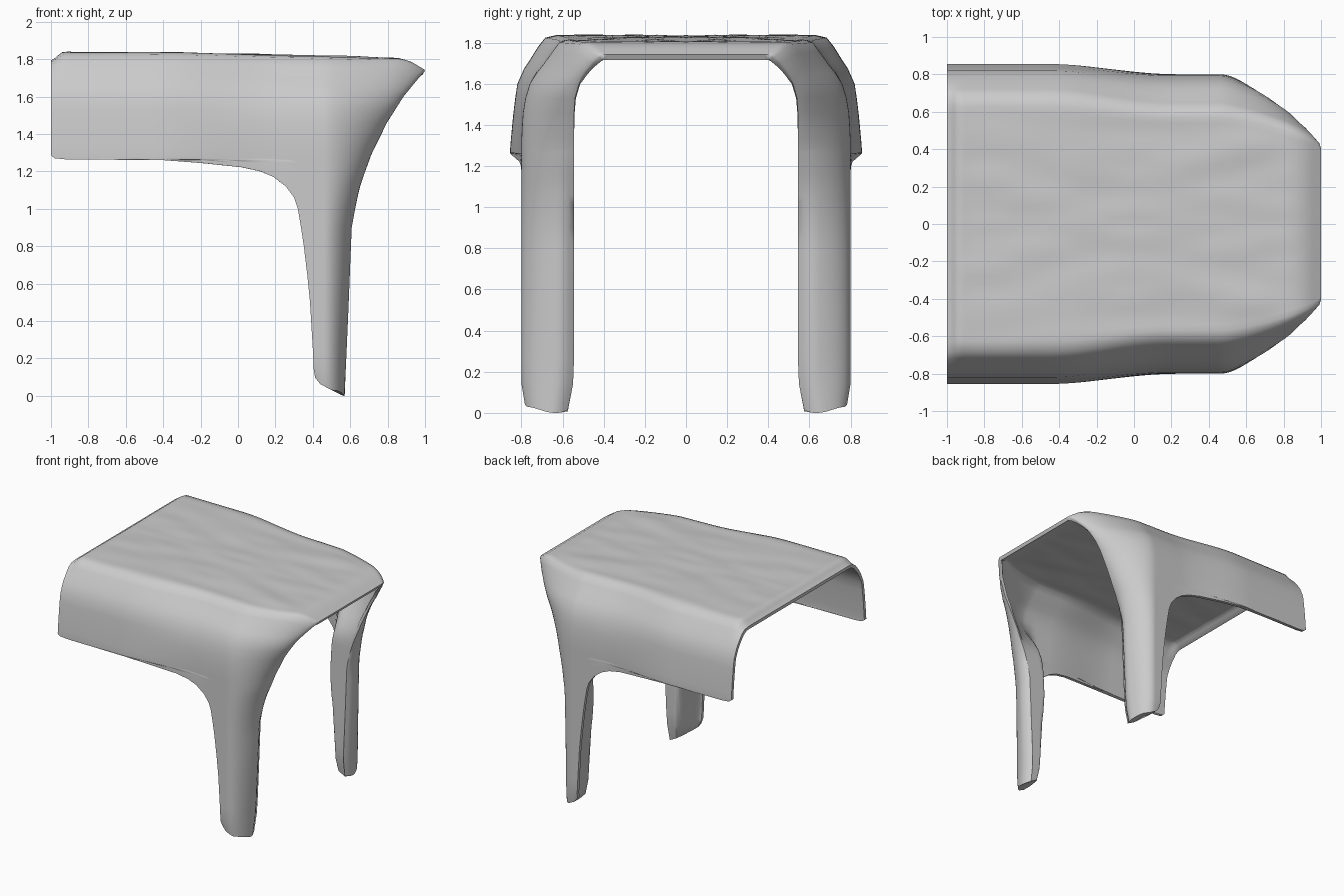
import bpy, bmesh, math
from mathutils import Vector, noise

if "Cube" in bpy.data.objects:
    bpy.data.objects.remove(bpy.data.objects["Cube"])


def curve(points, t):
    """Piecewise-linear lookup through (t, value) pairs in rising order."""
    if t <= points[0][0]:
        return points[0][1]
    for (a, va), (b, vb) in zip(points, points[1:]):
        if t <= b:
            return va + (vb - va) * (t - a) / (b - a)
    return points[-1][1]


def smooth(a, b, t):
    t = max(0.0, min(1.0, (t - a) / (b - a)))
    return t * t * (3 - 2 * t)


# Height of the top, front edge of the legs, and width of the shell
TOP_Z = [(-0.92, 1.84), (-0.3, 1.838), (0.85, 1.808), (0.92, 1.79), (1.0, 1.742)]
FRONT_X = [(0, .575), (.4, .595), (.9, .617), (1.1, .655), (1.3, .72),
           (1.45, .79), (1.6, .885), (1.66, .93)]
INNER_Y = [(0, .575), (.06, .555), (.2, .545), (1.45, .545), (1.53, .54), (1.6, .52)]
BACK_Y = [(1.285, .855), (1.35, .85), (1.5, .835), (1.6, .82), (1.68, .785)]
LEG_Y = [(0, .78), (.08, .80), (1.35, .80), (1.5, .79), (1.6, .76), (1.68, .71)]
FOOT_Z = [(.41, .1), (.44, .062), (.56, 0)]
INNER_START = [(1.0, .31), (1.3, .32), (1.6, .4)]
SIDE_STEPS = [0, .01, .025] + [.025 + .975 * i / 60 for i in range(1, 61)]
WRAP_START = 0.46
WALL = 0.025


def plan_row(xb, yb, yf, end, bulge, rounding=0.0):
    """Horizontal path: along the side, then round the corner to the front edge."""
    pts = []
    for s in SIDE_STEPS:
        x = xb + (WRAP_START - xb) * s
        pts.append(Vector((x, yb + (yf - yb) * smooth(-0.45, 0.2, x))))
    a, d = pts[-1], Vector(end)
    b, c = a + Vector((0.11 - .04 * rounding, 0)), d + Vector((0, bulge))
    for i in range(1, 17):
        t = i / 16
        u = 1 - t
        p = a * u**3 + b * 3 * u * u * t + c * 3 * u * t * t + d * t**3
        p.x -= .045 * rounding * max(0, (d.y + .09 - p.y) / .09) ** 2
        pts.append(p)
    return pts


def lining_row(pts, z, foot=False):
    """Inside face of a side row: wall inset, swelling inward to close the leg."""
    out = []
    inner = curve(INNER_Y, z)
    start = max(pts[0].x, curve(INNER_START, z))
    width = .08 + .1 * smooth(.7, 1.25, z)
    amount = 1 - smooth(1.1, 1.58, z)
    last = len(pts) - 1
    for i, p in enumerate(pts):
        tan = (pts[min(i + 1, last)] - pts[max(i - 1, 0)]).normalized()
        thick = WALL * (1 - amount if i == last else 1)
        q = p + Vector((tan.y, -tan.x)) * thick
        y = q.y + (min(q.y, inner) - q.y) * smooth(start, start + width, q.x) * amount
        out.append((q.x, y, curve(FOOT_Z, q.x) if foot else z))
    return out


outer, lining = [], []

# Top: flattened rows scaled out from the centre line, gently wrinkled
edge = plan_row(-1, .63, .57, (1.0, .405), .055)
for j in range(19):
    f = j / 18
    row = []
    for p in edge:
        fade = smooth(-1, -.85, p.x) * (1 - smooth(.75, .95, p.x))
        y = p.y * f
        dent = noise.noise(Vector((p.x * 2.5, y * 7, 3.1))) * .009 - .003
        z = curve(TOP_Z, p.x) - .045 * (1 - smooth(-1, -.93, p.x)) + dent * fade
        row.append((p.x, y, z))
    outer.append(row)
    lining.append([(x - .012 * smooth(.9, 1, x), y * .985, z - WALL) for x, y, z in row])

# Sloping shoulder down to the side walls
for drop, yb, yf, end in [(.015, .684, .615, (.995, .42)), (.06, .72, .648, (.968, .45)),
                          (.125, .76, .695, (.932, .487)), (.165, .787, .727, (.908, .505))]:
    path = plan_row(-1, yb, yf, end, .065)
    row = [(p.x, p.y, curve(TOP_Z, p.x) - drop
            - max(0, .045 - drop * .5) * (1 - smooth(-1, -.93, p.x))) for p in path]
    outer.append(row)
    low = WALL * (.8 - drop * 3)
    lining.append([(x, y, r[2] - low) for (x, y, _), r in zip(lining_row(path, 1.7), row)])

# Side walls narrowing into the legs: (height, x of the rear edge)
REAR = [(1.6, -1), (1.53, -1), (1.46, -1), (1.39, -1), (1.33, -1), (1.285, -1), (1.27, -.98),
        (1.264, -.92), (1.26, -.4), (1.245, -.2), (1.222, .02), (1.2, .12), (1.17, .19),
        (1.12, .255), (1.06, .3), (1.0, .32), (.9, .337), (.8, .352), (.65, .37), (.5, .385),
        (.25, .4), (.14, .405)]
for z, xb in REAR:
    end = (curve(FRONT_X, z), curve(INNER_Y, z))
    path = plan_row(xb, curve(BACK_Y, z), curve(LEG_Y, z), end,
                    .15 - .07 * smooth(1.1, 1.6, z), 1 - smooth(.8, 1.4, z))
    outer.append([(p.x, p.y, z) for p in path])
    lining.append(lining_row(path, z))

# Slanted foot
path = plan_row(.412, .785, .785, (.578, .575), .13, 1)
outer.append([(p.x, p.y, max(curve(FOOT_Z, p.x), .03 * smooth(.64, .78, p.y))) for p in path])
lining.append(lining_row(path, 0, True))

# Skin outside and inside, then join them along the rear, front and lower edges
bm = bmesh.new()
A = [[bm.verts.new(p) for p in row] for row in outer]
B = [[bm.verts.new(p) for p in row] for row in lining]
last = len(A[0]) - 1
for j in range(len(A) - 1):
    for i in range(last):
        bm.faces.new((A[j][i], A[j][i + 1], A[j + 1][i + 1], A[j + 1][i]))
        bm.faces.new((B[j][i], B[j + 1][i], B[j + 1][i + 1], B[j][i + 1]))
    bm.faces.new((A[j][0], A[j + 1][0], B[j + 1][0], B[j][0]))
    bm.faces.new((A[j][last], B[j][last], B[j + 1][last], A[j + 1][last]))
for i in range(last):
    bm.faces.new((A[-1][i], A[-1][i + 1], B[-1][i + 1], B[-1][i]))
bmesh.ops.remove_doubles(bm, verts=bm.verts, dist=1e-5)
mesh = bpy.data.meshes.new("table_shell")
bm.to_mesh(mesh)
bm.free()
shell = bpy.data.objects.new("table_shell", mesh)
bpy.context.collection.objects.link(shell)

# Mirror to the other side
mirror = shell.modifiers.new("mirror", 'MIRROR')
mirror.use_axis = (False, True, False)
mirror.use_clip = True

bpy.context.view_layer.objects.active = shell
shell.select_set(True)
bpy.ops.object.shade_smooth_by_angle(angle=math.radians(60))
